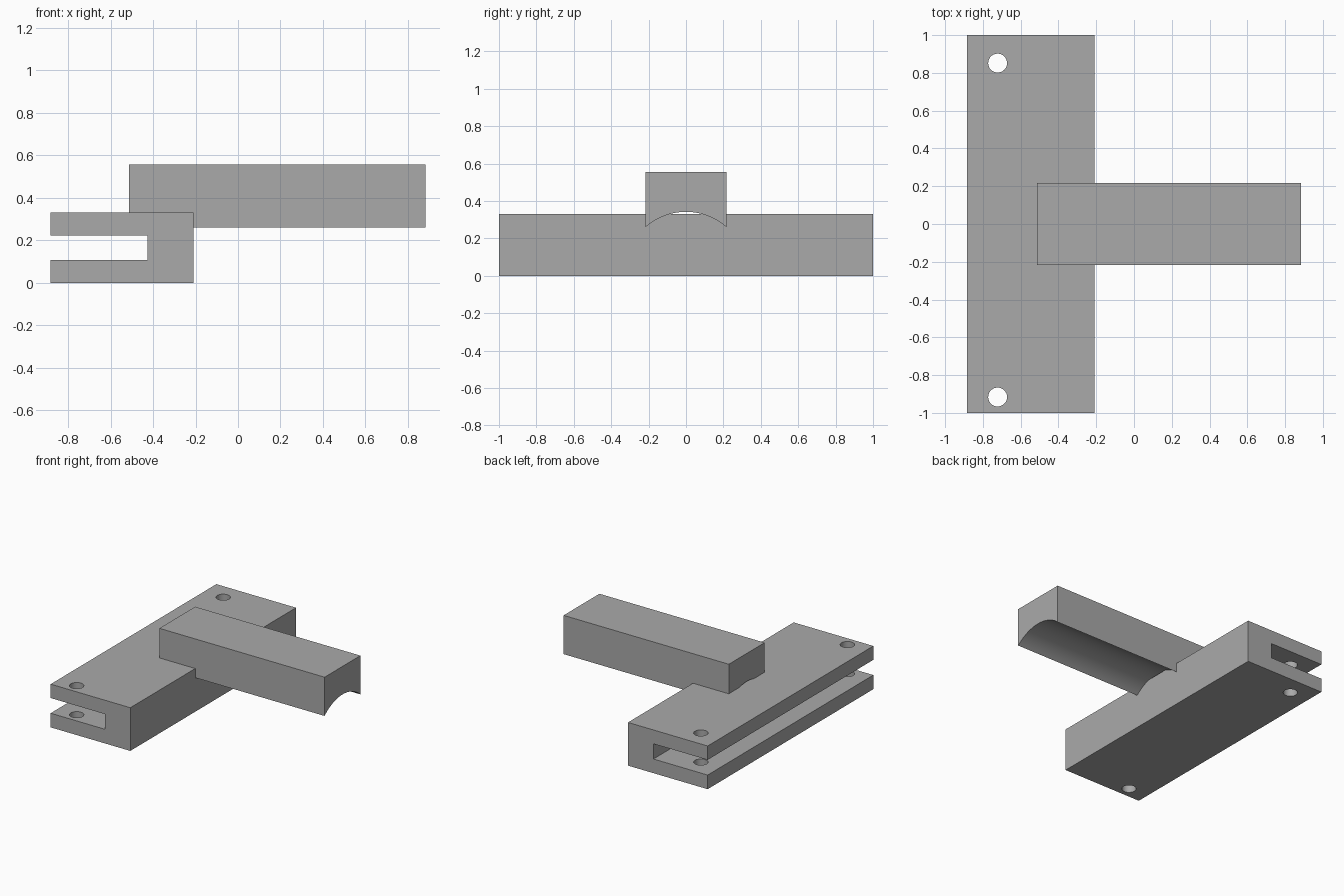
import bpy
import bmesh
import math
from mathutils import Vector

default = bpy.data.objects.get("Cube")
if default:
    bpy.data.objects.remove(default, do_unlink=True)

# Single plain grey
grey = bpy.data.materials.new("plain grey")
grey.use_nodes = True
GREY = (0.40, 0.40, 0.40, 1)
grey.diffuse_color = GREY
grey.node_tree.nodes["Principled BSDF"].inputs["Base Color"].default_value = GREY


def extrude_profile(name, points, direction):
    """Solid made by sweeping a closed outline along a straight direction."""
    bm = bmesh.new()
    face = bm.faces.new([bm.verts.new(p) for p in points])
    swept = bmesh.ops.extrude_face_region(bm, geom=[face])
    verts = [v for v in swept["geom"] if isinstance(v, bmesh.types.BMVert)]
    bmesh.ops.translate(bm, verts=verts, vec=Vector(direction))
    bmesh.ops.recalc_face_normals(bm, faces=bm.faces)
    mesh = bpy.data.meshes.new(name)
    bm.to_mesh(mesh)
    bm.free()
    mesh.materials.append(grey)
    obj = bpy.data.objects.new(name, mesh)
    bpy.context.collection.objects.link(obj)
    return obj


def select_only(obj):
    bpy.ops.object.select_all(action="DESELECT")
    obj.select_set(True)
    bpy.context.view_layer.objects.active = obj


def drill(obj, x, y, radius):
    """Cut a vertical round hole through the object."""
    bpy.ops.mesh.primitive_cylinder_add(vertices=32, radius=radius, depth=2, location=(x, y, 0))
    cutter = bpy.context.object
    cutter.hide_render = True
    cutter.data.materials.append(grey)
    select_only(obj)
    mod = obj.modifiers.new("hole", "BOOLEAN")
    mod.operation = "DIFFERENCE"
    mod.solver = "EXACT"
    mod.object = cutter
    bpy.ops.object.modifier_apply(modifier=mod.name)
    bpy.data.objects.remove(cutter, do_unlink=True)


# Long clamp block with an open slot along one side
outer, inner, back = -0.883, -0.425, -0.21
top, slot_top, slot_bottom = 0.33, 0.224, 0.108
outline = [(outer, 0), (back, 0), (back, top), (outer, top), (outer, slot_top),
           (inner, slot_top), (inner, slot_bottom), (outer, slot_bottom)]
clamp = extrude_profile("slotted_clamp", [(x, -1, z) for x, z in outline], (0, 2, 0))

# Bolt holes through both jaws
for hole_y in (0.852, -0.916):
    drill(clamp, -0.722, hole_y, 0.05)

# Handle bar with a shallow round groove underneath
half, low, high, crown = 0.216, 0.26, 0.556, 0.342
sag = crown - low
radius = (half ** 2 + sag ** 2) / (2 * sag)
sweep = math.asin(half / radius)
steps = 24
section = [(half, high), (-half, high)]
for i in range(steps + 1):
    a = sweep * (2 * i / steps - 1)
    section.append((radius * math.sin(a), crown - radius + radius * math.cos(a)))
bar = extrude_profile("grooved_bar", [(-0.513, y, z) for y, z in section], (1.396, 0, 0))

# Smooth the round surfaces, keep corners sharp
for part in (clamp, bar):
    select_only(part)
    bpy.ops.object.shade_smooth_by_angle(angle=math.radians(30))
